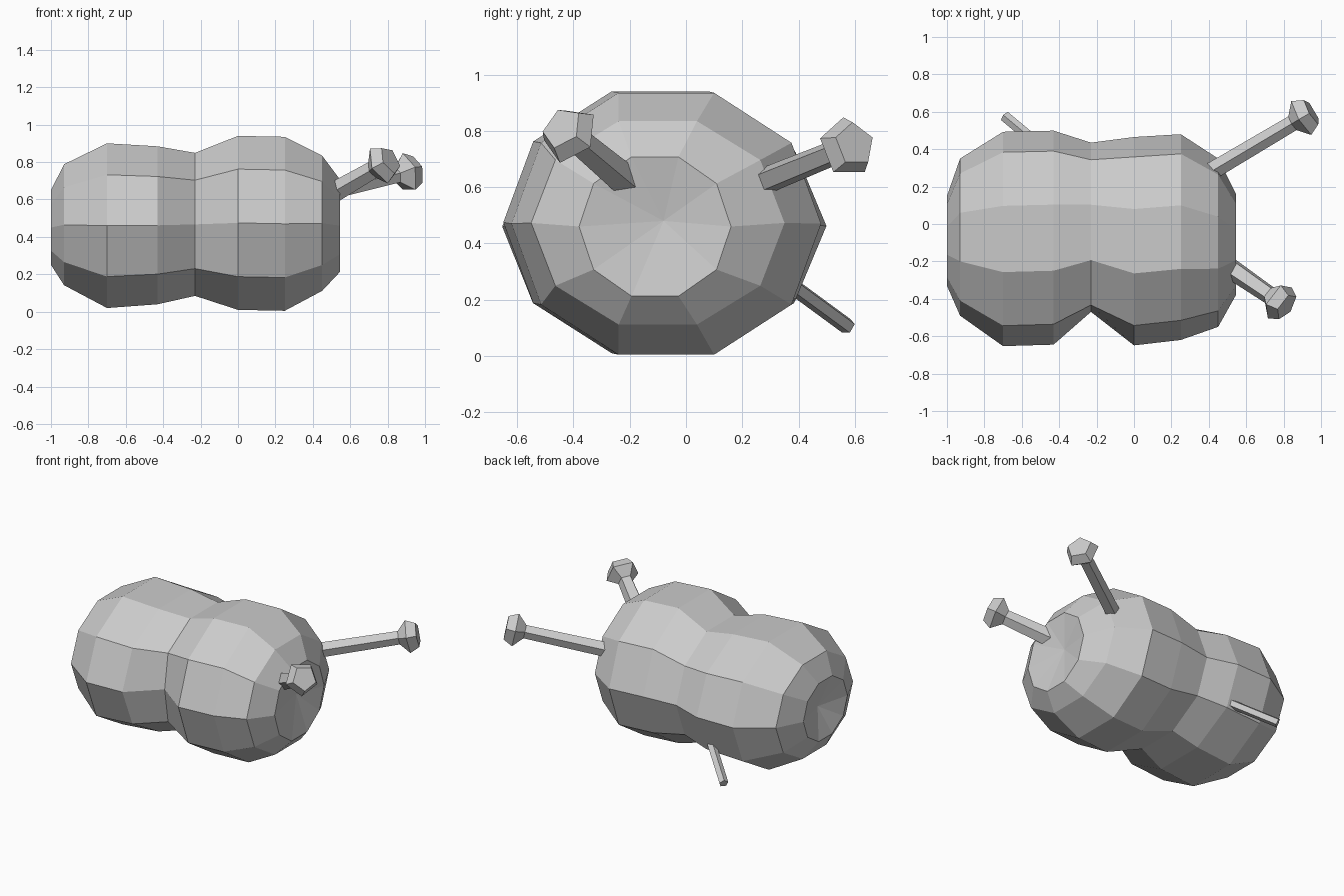
import bpy, bmesh
from math import sin, cos, tau
from mathutils import Vector

if "Cube" in bpy.data.objects:
    bpy.data.objects.remove(bpy.data.objects["Cube"], do_unlink=True)

grey = bpy.data.materials.new("plain_grey")
grey.use_nodes = True
COLOUR = (0.6, 0.6, 0.6, 1)
grey.diffuse_color = COLOUR
grey.node_tree.nodes["Principled BSDF"].inputs["Base Color"].default_value = COLOUR


def loft(name, rings, start, end):
    """Skin rings of points, closing each end with a fan to a centre point."""
    bm = bmesh.new()
    loops = [[bm.verts.new(p) for p in ring] for ring in rings]
    n = len(loops[0])
    for a, b in zip(loops, loops[1:]):
        for i in range(n):
            j = (i + 1) % n
            bm.faces.new((a[i], a[j], b[j], b[i]))
    for loop, tip in ((loops[0], start), (loops[-1], end)):
        centre = bm.verts.new(tip)
        for i in range(n):
            bm.faces.new((loop[i], loop[(i + 1) % n], centre))
    bmesh.ops.recalc_face_normals(bm, faces=bm.faces)
    mesh = bpy.data.meshes.new(name)
    bm.to_mesh(mesh)
    bm.free()
    mesh.materials.append(grey)
    obj = bpy.data.objects.new(name, mesh)
    bpy.context.collection.objects.link(obj)
    return obj


def rod(name, base, tip, sections, sides=5, turn=0.0):
    """Straight rod; sections are (distance from tip, radius), the first at the base."""
    base, tip = Vector(base), Vector(tip)
    axis = (tip - base).normalized()
    side = axis.cross(Vector((0, 0, 1))).normalized()
    up = side.cross(axis)
    rings = []
    for k, (dist, radius) in enumerate(sections):
        centre = base if k == 0 else tip + axis * dist
        angles = [turn + tau * i / sides for i in range(sides)]
        rings.append([centre + radius * (side * sin(a) + up * cos(a)) for a in angles])
    return loft(name, rings, base, tip + axis * sections[-1][0])


# Body: ten-sided rings as (x, centre y, radius y, centre z, radius z)
BODY = [
    (-1.00, -0.09, 0.24, 0.45, 0.21),
    (-0.93, -0.07, 0.42, 0.465, 0.34),
    (-0.70, -0.08, 0.573, 0.46, 0.463),
    (-0.43, -0.073, 0.572, 0.462, 0.444),
    (-0.23, -0.045, 0.48, 0.467, 0.402),
    (0.00, -0.092, 0.557, 0.475, 0.489),
    (0.25, -0.07, 0.55, 0.47, 0.489),
    (0.45, -0.10, 0.45, 0.473, 0.38),
    (0.545, -0.11, 0.27, 0.46, 0.26),
]
body_rings = []
for x, cy, ry, cz, rz in BODY:
    angles = [tau * i / 10 for i in range(10)]
    body_rings.append([(x, cy + ry * cos(a), cz + rz * sin(a)) for a in angles])
# Flatten the front of the waist
body_rings[4] = [(x, max(y, -0.47), z) for x, y, z in body_rings[4]]
loft("body", body_rings, (-0.94, -0.09, 0.45), (0.5, -0.08, 0.48))

# Feelers with flared, blunt knobs
KNOB = [(0, 0.05), (-0.06, 0.045), (0, 0.11), (0.06, 0.08)]
rod("long_feeler", (0.36, 0.25, 0.61), (0.90, 0.57, 0.74), KNOB)
rod("short_feeler", (0.45, -0.19, 0.60), (0.77, -0.41, 0.785),
    [(0, 0.06), (-0.06, 0.05), (0, 0.11), (0.06, 0.08)], turn=0.5)

# Thin tail at the back
rod("tail", (-0.42, 0.35, 0.27), (-0.69, 0.575, 0.105), [(0, 0.03), (0, 0.03)])
